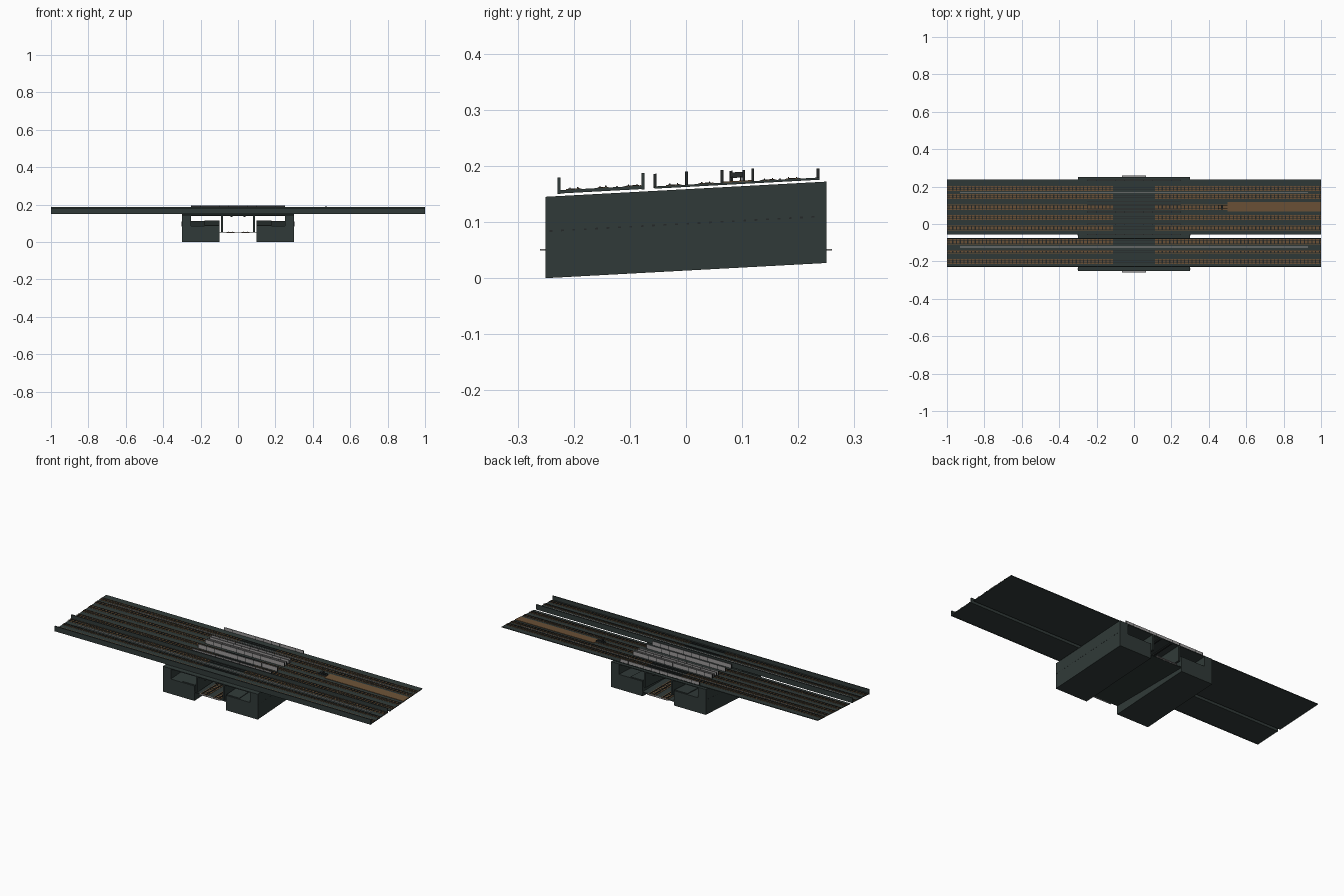
import bpy, bmesh

SLOPE = 0.054  # the whole structure climbs gently towards the back


def material(name, rgb):
    m = bpy.data.materials.new(name)
    m.diffuse_color = (*rgb, 1)
    return m


SLATE = material("dark slate", (0.030, 0.042, 0.040))
BROWN = material("ballast brown", (0.150, 0.085, 0.038))
GREY = material("light grey", (0.33, 0.32, 0.32))
STEEL = material("dark steel", (0.018, 0.022, 0.022))


def boxes(name, mat, items, slope=SLOPE):
    """One object from (x0, x1, y0, y1, z0, z1) boxes, sheared along y."""
    bm = bmesh.new()
    for x0, x1, y0, y1, z0, z1 in items:
        verts = bmesh.ops.create_cube(bm, size=1)["verts"]
        for v in verts:
            x = x0 if v.co.x < 0 else x1
            y = y0 if v.co.y < 0 else y1
            z = z0 if v.co.z < 0 else z1
            v.co = (x, y, z + slope * y)
    mesh = bpy.data.meshes.new(name)
    bm.to_mesh(mesh)
    bm.free()
    mesh.materials.append(mat)
    ob = bpy.data.objects.new(name, mesh)
    bpy.context.collection.objects.link(ob)
    return ob


def both(items):
    """Mirror boxes over x = 0."""
    return items + [(-b[1], -b[0], *b[2:]) for b in items]


# station halls under the deck: base, outer wall, inner screen, platform
boxes("hall_base", SLATE, both([(0.10, 0.30, -0.25, 0.25, 0.0135, 0.0985)]))
boxes("hall_outer_wall", SLATE, both([(0.25, 0.30, -0.25, 0.25, 0.0985, 0.154)]))
boxes("hall_inner_wall", SLATE, both([(0.08, 0.09, -0.25, 0.25, 0.068, 0.154)]))
boxes("platform_slab", SLATE, both([(0.10, 0.18, -0.245, 0.245, 0.0985, 0.102)]))
boxes("hall_roof", SLATE, [(-0.30, 0.30, -0.25, 0.25, 0.154, 0.1585)])
boxes("roof_beams", STEEL, both([(0.03, 0.04, -0.25, 0.25, 0.148, 0.154)]))
boxes("side_dots", STEEL, both([(0.299, 0.301, -0.243 + i * 0.0203, -0.238 + i * 0.0203,
                                 0.0955, 0.0985) for i in range(24)]))

# level track bed through the underpass
boxes("lower_bed", SLATE, [(-0.10, 0.10, -0.25, 0.25, 0.048, 0.052)], 0)
boxes("lower_bed_ends", GREY, [(-0.065, 0.065, s * 0.255 - 0.005, s * 0.255 + 0.005, 0.049, 0.052)
                               for s in (-1, 1)], 0)
boxes("lower_ballast", BROWN, both([(0.018, 0.062, -0.25, 0.25, 0.052, 0.0535)]), 0)
boxes("lower_sleepers", STEEL, both([(0.022, 0.058, -0.245 + i * 0.02, -0.238 + i * 0.02,
                                      0.0535, 0.0545) for i in range(25)]), 0)
boxes("lower_rails", STEEL, both([(c - 0.001, c + 0.001, -0.25, 0.25, 0.0535, 0.057)
                                  for c in (0.028, 0.052)]), 0)

# upper decks
boxes("front_deck", SLATE, [(-1, 1, -0.226, -0.075, 0.163, 0.169)])
boxes("front_deck_walls", SLATE, [(-1, 1, y - 0.0025, y + 0.0025, 0.162, 0.1915)
                                  for y in (-0.2265, -0.0765)])
boxes("back_deck", SLATE, [(-1, 1, -0.056, 0.238, 0.1625, 0.1665)])

# tracks: centre y, half width, deck height
TRACKS = [(-0.095, 0.015, 0.169), (-0.148, 0.010, 0.169), (-0.200, 0.014, 0.169),
          (-0.022, 0.014, 0.1665), (0.035, 0.014, 0.1665), (0.090, 0.015, 0.1665),
          (0.147, 0.014, 0.1665), (0.190, 0.014, 0.1665)]
ballast, sleepers, rails = [], [], []
for cy, h, z in TRACKS:
    ballast += both([(0.112, 1, cy - h, cy + h, z, z + 0.001)])
    end = 0.46 if cy == 0.090 else 1
    for i in range(100):
        x = -0.992 + i * 0.02
        if abs(x) > 0.115 and x < end:
            sleepers.append((x, x + 0.006, cy - h * 0.75, cy + h * 0.75, z + 0.001, z + 0.0017))
    for s in (-1, 1):
        r = cy + s * h * 0.5
        rails.append((-1, end, r - 0.001, r + 0.001, z, z + 0.0035))
boxes("ballast_strips", BROWN, ballast)
boxes("sleepers", STEEL, sleepers)
boxes("rails", STEEL, rails)

# wide ballast and buffer stop where the middle track ends
boxes("wide_ballast", BROWN, [(0.5, 1, 0.066, 0.118, 0.1665, 0.1685)])
boxes("buffer_stop", STEEL, [(0.465, 0.475, 0.078, 0.102, 0.174, 0.184),
                             (0.45, 0.50, 0.081, 0.084, 0.167, 0.177),
                             (0.45, 0.50, 0.096, 0.099, 0.167, 0.177)])

# pale strips beside the tracks
boxes("pale_strips", GREY, [(-0.93, 0.93, -0.125, -0.121, 0.169, 0.171),
                            (-0.93, 0.93, 0.166, 0.169, 0.1665, 0.1685)])

# light screens over the station, with dark panel joints
SCREENS = [(-0.055, 0.189), (0.001, 0.190), (0.064, 0.189), (0.080, 0.187),
           (0.103, 0.187), (0.119, 0.189), (0.235, 0.183)]
boxes("screens", GREY, [(-0.25, 0.25, y - 0.002, y + 0.002, 0.1635, t) for y, t in SCREENS])
boxes("screen_posts", STEEL, [(-0.251 + i * 0.05, -0.249 + i * 0.05, y - 0.0025, y + 0.0025,
                               0.1635, t) for y, t in SCREENS for i in range(11)])
